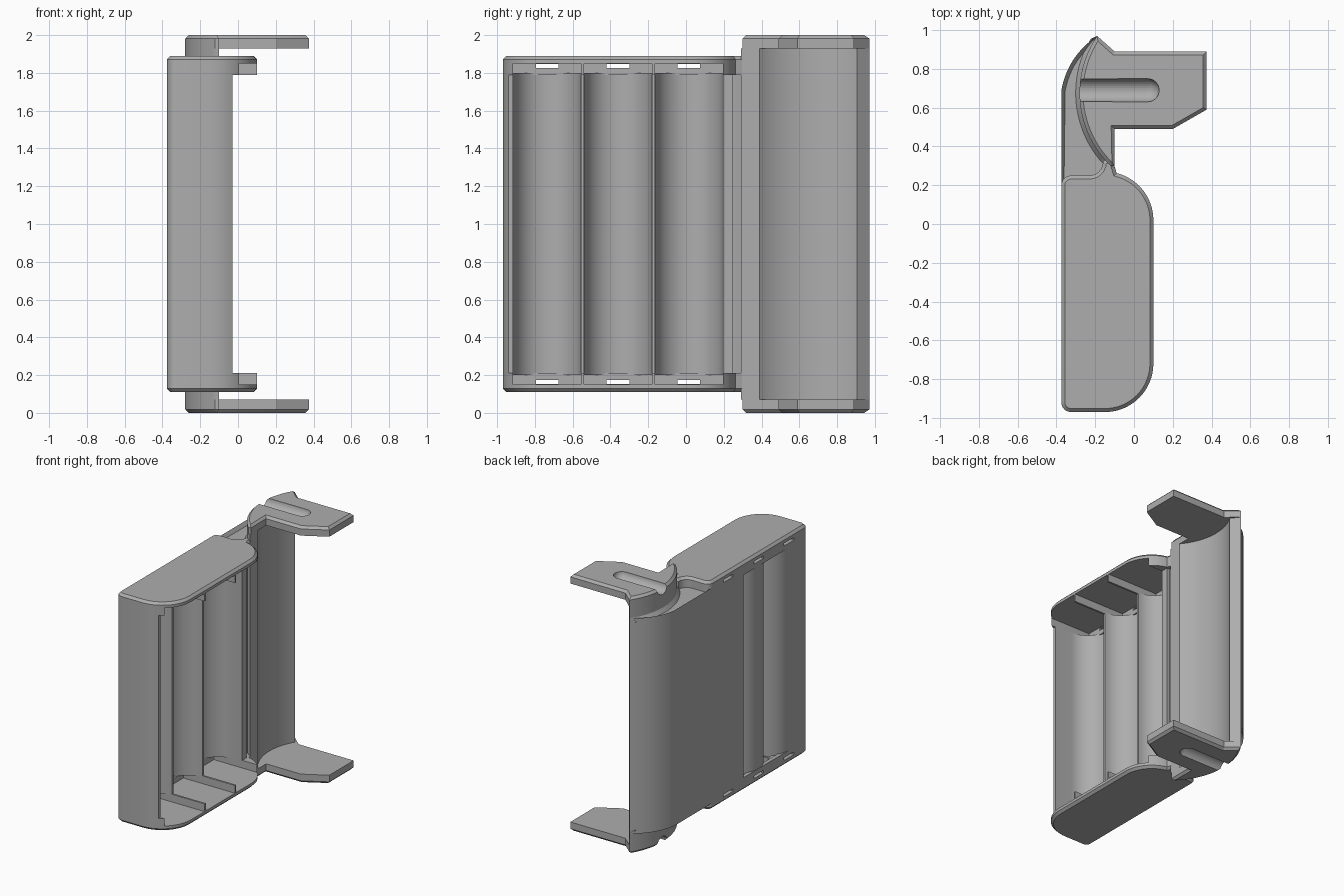
import bpy, bmesh, math
from mathutils import Vector, Matrix

if "Cube" in bpy.data.objects:
    bpy.data.objects.remove(bpy.data.objects["Cube"], do_unlink=True)

grey = bpy.data.materials.new("plain grey plastic")
grey.use_nodes = True
grey.diffuse_color = (0.42, 0.42, 0.42, 1)
grey.node_tree.nodes["Principled BSDF"].inputs["Base Color"].default_value = (0.42, 0.42, 0.42, 1)

MID = 1.0  # every mesh is centred on this height


def arc(cx, cy, r, a0, a1, n=16):
    angles = [math.radians(a0 + (a1 - a0) * i / n) for i in range(n + 1)]
    return [(cx + r * math.cos(a), cy + r * math.sin(a)) for a in angles]


def make(name, bm):
    bmesh.ops.recalc_face_normals(bm, faces=bm.faces)
    mesh = bpy.data.meshes.new(name)
    bm.to_mesh(mesh)
    bm.free()
    mesh.materials.append(grey)
    ob = bpy.data.objects.new(name, mesh)
    ob.location.z = MID
    bpy.context.collection.objects.link(ob)
    return ob


def prism(points, z0, z1, bevel=0.0):
    """Extrude an outline from z0 to z1, with an optional chamfer on the top rim."""
    bm = bmesh.new()
    base = bm.faces.new([bm.verts.new((x, y, z0)) for x, y in points])
    out = bmesh.ops.extrude_face_region(bm, geom=[base], use_keep_orig=True)
    top = [v for v in out["geom"] if isinstance(v, bmesh.types.BMVert)]
    bmesh.ops.translate(bm, verts=top, vec=(0, 0, z1 - z0))
    bmesh.ops.recalc_face_normals(bm, faces=bm.faces)
    if bevel:
        rim = [e for e in bm.edges if all(abs(v.co.z - z1) < 1e-5 for v in e.verts)]
        bmesh.ops.bevel(bm, geom=rim, offset=bevel, segments=1, affect='EDGES', profile=0.5)
    return bm


def boxes(name, spans):
    bm = bmesh.new()
    for lo, hi in spans:
        lo, hi = Vector(lo), Vector(hi)
        m = Matrix.Translation((lo + hi) / 2) @ Matrix.Diagonal((*(hi - lo), 1))
        bmesh.ops.create_cube(bm, size=1, matrix=m)
    return make(name, bm)


def cut(ob, cutter):
    cutter.hide_render = True
    cutter.hide_set(True)
    mod = ob.modifiers.new("cut", 'BOOLEAN')
    mod.operation, mod.solver, mod.object = 'DIFFERENCE', 'EXACT', cutter


def mirror(ob):
    mod = ob.modifiers.new("mirror", 'MIRROR')
    mod.use_axis = (False, False, True)


# Battery tray: scalloped shell around three cells
CX, R, OUT = -0.18, 0.18, 0.195
CELLS = (-0.735, -0.36, 0.015)
ca = math.degrees(math.acos(0.1875 / OUT))
shell = arc(-0.15, -0.72, 0.25, -61, -90, 6) + arc(-0.325, -0.92, 0.05, 270, 180, 6)
shell += arc(CX, CELLS[0], OUT, 180, 90 + ca)
shell += arc(CX, CELLS[1], OUT, 270 - ca, 90 + ca)[1:]
shell += [(-0.375, -0.1725), (-0.375, 0.25), (-0.1, 0.25), (-0.1, 0.195)]
for cy in reversed(CELLS):
    shell += arc(CX, cy, R, 90, 270, 24)
shell += [(-0.03, -0.915)]
tray = make("cell_tray", prism(shell, -0.8, 0.8))

# End caps with contact pockets and slots
outline = arc(-0.325, -0.92, 0.05, 180, 270, 6) + arc(-0.15, -0.72, 0.25, 270, 360)
outline += arc(-0.15, 0.02, 0.25, 0, 76) + [(-0.11, 0.33), (-0.15, 0.33)]
outline += arc(-0.23, 0.32, 0.07, 0, -90, 6) + arc(-0.325, 0.2, 0.05, 90, 180, 6)
caps = make("end_caps", prism(outline, 0.79, 0.89, 0.018))
cut(caps, boxes("contact_pocket_cutter", [((-0.345, c - R, 0.7), (0.3, c + R, 0.85)) for c in CELLS]))
cut(caps, boxes("slot_cutter", [((-0.5, c - 0.06, 0.826), (-0.3, c + 0.06, 0.847)) for c in CELLS]))
mirror(caps)

# Curved holder wall
BX, BY, RO, RI = 0.241, 0.676, 0.522, 0.445
back = arc(BX, BY, RO, 145.7, 226, 24)
wall = back + [(-0.1, 0.29)] + arc(BX, BY, RI, 220, 149, 24)
make("holder_wall", prism(wall, -0.93, 0.93))

# Holder end plates with a thumb groove
plate = back + [(-0.1, 0.3), (-0.1, 0.49), (0.2, 0.49), (0.375, 0.59), (0.375, 0.89), (-0.1, 0.89)]
plates = make("holder_plates", prism(plate, 0.93, 1.0, 0.018))
bm = bmesh.new()
bmesh.ops.create_uvsphere(bm, u_segments=32, v_segments=16, radius=0.06,
                          matrix=Matrix.Rotation(math.pi / 2, 4, 'Y'))
for v in bm.verts:  # stretch the rear half of the ball into a capsule
    if v.co.x < -0.001:
        v.co.x -= 0.5
    v.co += Vector((0.07, 0.69, 1.003))
cut(plates, make("groove_cutter", bm))
mirror(plates)

# Grip block behind the wall, with a shallow pocket in each end
p, q = Vector((-0.375, 0.69)), Vector((-0.19, 0.97))
side = (q - p).normalized()
bow = [p.lerp(q, i / 12) + Vector((-side.y, side.x)) * 0.14 * (i / 12) * (1 - i / 12) for i in range(13)]
grip = [(-0.375, 0.2)] + [tuple(v) for v in bow] + back[1:-1] + [(-0.12, 0.24), (-0.12, 0.2)]
bm = prism(grip, -0.84, 0.84)
ends = [f for f in bm.faces if abs(f.normal.z) > 0.9]
for f in ends:
    bmesh.ops.inset_region(bm, faces=[f], thickness=0.02, depth=0, use_even_offset=False)
    bmesh.ops.translate(bm, verts=f.verts[:], vec=(0, 0, -0.03 * math.copysign(1, f.normal.z)))
make("grip_block", bm)

# Smooth the curves and keep the edges crisp
for ob in bpy.context.scene.objects:
    ob.select_set(ob.type == 'MESH' and not ob.hide_render)
bpy.context.view_layer.objects.active = tray
bpy.ops.object.shade_smooth_by_angle(angle=math.radians(25))
